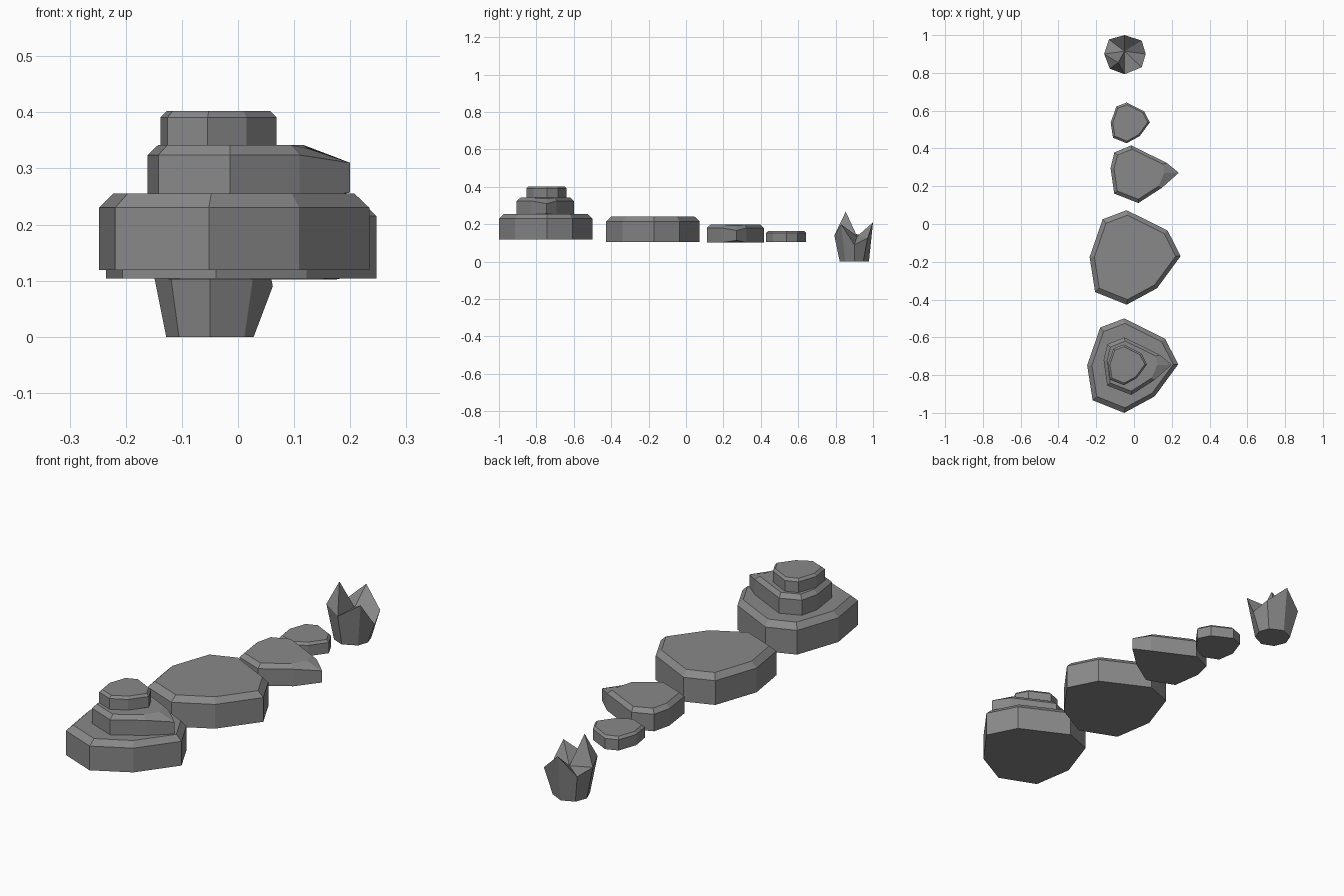
import bpy
from math import cos, sin, radians

if "Cube" in bpy.data.objects:
    bpy.data.objects.remove(bpy.data.objects["Cube"])

grey = bpy.data.materials.new("dark_grey")
grey.diffuse_color = (.25, .25, .25, 1)
grey.use_nodes = True
grey.node_tree.nodes["Principled BSDF"].inputs["Base Color"].default_value = grey.diffuse_color

def make(name, verts, faces):
    mesh = bpy.data.meshes.new(name)
    mesh.from_pydata(verts, [], faces)
    mesh.update()
    mesh.materials.append(grey)
    ob = bpy.data.objects.new(name, mesh)
    bpy.context.collection.objects.link(ob)
    return ob

# Stone outlines around their own centres, clockwise from the back
ROUND = [(-.04, .248), (.177, .14), (.246, .005), (.121, -.165),
         (-.04, -.252), (-.207, -.185), (-.236, 0), (-.167, .2)]
POINTED = [(-.035, .15), (.153, .058), (.217, .005), (.127, -.075),
           (.003, -.155), (-.125, -.105), (-.144, .03), (-.124, .113)]

def stone(name, outline, centre, z0, z1, bevel, scale=1, inset=.893, tip=False):
    """Flat slab with a chamfered top edge; tip droops the pointed corner."""
    cx, cy = centre
    n = len(outline)
    pts = [(x * scale, y * scale) for x, y in outline][::-1]
    low = [[cx + x, cy + y, z0] for x, y in pts]
    rim = [[cx + x, cy + y, z1 - bevel] for x, y in pts]
    top = [[cx + x * inset, cy + y * inset, z1] for x, y in pts]
    if tip:
        t = n - 3
        low[t][2] += .011
        rim[t][2] -= .014
        top[t][0] = cx + .14
        top[t][2] -= .006
    faces = [list(range(n))[::-1], [2 * n + i for i in range(n)]]
    for k in (0, n):
        for i in range(n):
            j = (i + 1) % n
            faces.append((k + i, k + j, k + n + j, k + n + i))
    return make(name, low + rim + top, faces)

# Loose stones
stone("large_stone", ROUND, (.001, -.175), .104, .24, .025)
stone("medium_stone", POINTED, (.02, .266), .102, .198, .018, inset=.87, tip=True)
stone("small_stone", ROUND, (-.022, .536), .104, .164, .011, scale=.43)

# Stacked stones
stone("stack_base", ROUND, (-.012, -.748), .119, .255, .025)
stone("stack_middle", POINTED, (-.017, -.75), .246, .342, .018, inset=.87, tip=True)
stone("stack_top", ROUND, (-.037, -.745), .342, .402, .011, scale=.43)

# Jagged rock: tapered octagon with uneven rim, inner hollow and one tall spike
X, Y = -.05, .9
RIM = [(0, .112, .09), (38, .115, .125), (90, .1, .21), (137, .113, .13),
       (180, .108, .15), (225, .11, .165), (270, .107, .14), (322, .115, .2)]
verts = [(X + .078 * cos(radians(a)), Y + .078 * sin(radians(a)), 0) for a, r, z in RIM]
verts += [(X + r * cos(radians(a)), Y + r * sin(radians(a)), z) for a, r, z in RIM]
verts += [(X, Y + .015, .135), (X - .034, Y - .046, .267)]
HOLLOW, SPIKE = 16, 17
faces = [list(range(8))[::-1]]
for i in range(8):
    j = (i + 1) % 8
    faces.append((i, j, 8 + j, 8 + i))
    faces.append((8 + i, 8 + j, SPIKE if i in (4, 5) else HOLLOW))
faces += [(12, SPIKE, HOLLOW), (SPIKE, 14, HOLLOW)]
make("jagged_rock", verts, faces)
